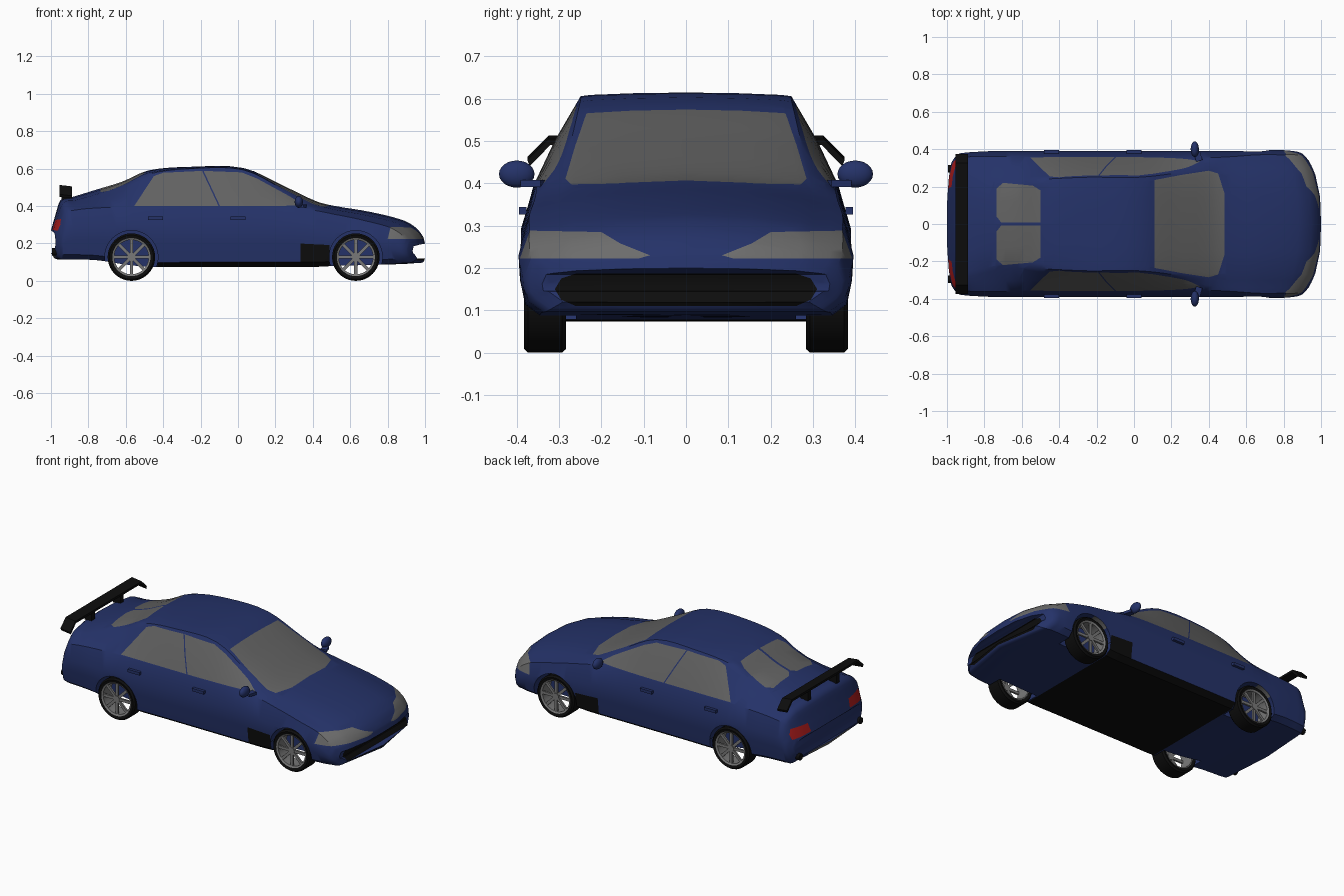
import bpy, bmesh, math
from mathutils import Matrix, Vector

if "Cube" in bpy.data.objects:
    bpy.data.objects.remove(bpy.data.objects["Cube"])


def material(name, r, g, b):
    m = bpy.data.materials.new(name)
    m.use_nodes = True
    m.diffuse_color = (r, g, b, 1)
    m.node_tree.nodes["Principled BSDF"].inputs["Base Color"].default_value = (r, g, b, 1)
    return m


BLUE = material("blue paint", .018, .032, .14)
GLASS = material("grey glass", .12, .12, .12)
LAMP = material("headlight grey", .15, .15, .15)
RED = material("tail light red", .42, .012, .012)
BLACK = material("black trim", .004, .004, .004)
ALLOY = material("wheel alloy", .19, .19, .19)
BODY_MATS = [BLUE, GLASS, LAMP, RED, BLACK]


def finish(bm, name, mats, angle=35):
    bmesh.ops.recalc_face_normals(bm, faces=bm.faces[:])
    me = bpy.data.meshes.new(name)
    bm.to_mesh(me)
    bm.free()
    for m in mats:
        me.materials.append(m)
    ob = bpy.data.objects.new(name, me)
    bpy.context.collection.objects.link(ob)
    smooth(ob, angle)
    return ob


def smooth(ob, angle=35):
    bpy.ops.object.select_all(action='DESELECT')
    ob.select_set(True)
    bpy.context.view_layer.objects.active = ob
    bpy.ops.object.shade_smooth_by_angle(angle=math.radians(angle))


def box(bm, centre, size, turn=Matrix()):
    m = Matrix.Translation(centre) @ turn @ Matrix.Diagonal((*size, 1))
    bmesh.ops.create_cube(bm, size=1, matrix=m)


def cylinder(bm, centre, r, depth, axis, segs=32):
    turn = Matrix.Rotation(math.pi / 2, 4, axis)
    bmesh.ops.create_cone(bm, cap_ends=True, segments=segs, radius1=r, radius2=r,
                          depth=depth, matrix=Matrix.Translation(centre) @ turn)


# Body stations: x, floor, top, crown drop, roof half width, belt height, belt and waist half width
STATIONS = [
    (-1, .15, .27, .01, .27, .25, .31, .33), (-.98, .12, .34, .02, .28, .3, .34, .37),
    (-.95, .115, .43, .025, .29, .36, .355, .38), (-.88, .115, .45, .03, .28, .38, .36, .385),
    (-.75, .11, .49, .04, .25, .39, .36, .39), (-.62, .09, .53, .03, .235, .395, .36, .39),
    (-.48, .075, .59, .02, .24, .395, .36, .39), (-.25, .075, .61, .01, .25, .395, .36, .39),
    (.03, .075, .603, .01, .25, .395, .36, .39), (.25, .075, .505, .02, .275, .395, .355, .39),
    (.42, .075, .425, .025, .295, .375, .355, .39), (.52, .08, .4, .03, .3, .355, .36, .39),
    (.7, .085, .37, .03, .3, .325, .37, .395), (.88, .09, .325, .025, .3, .29, .37, .395),
    (.95, .095, .285, .02, .3, .255, .37, .39), (.99, .1, .235, .015, .3, .21, .36, .375),
    (1, .12, .2, .01, .29, .185, .33, .34)]


def station_rows(steps=4):
    s = STATIONS
    slope = [[(b - a) / (s[min(i + 1, len(s) - 1)][0] - s[max(i - 1, 0)][0])
              for a, b in zip(s[max(i - 1, 0)], s[min(i + 1, len(s) - 1)])] for i in range(len(s))]
    for i in range(len(s) - 1):
        h = s[i + 1][0] - s[i][0]
        for k in range(steps):
            t = k / steps
            e = t * t * (3 - 2 * t)
            yield [a + (b - a) * e + h * (t * (1 - t) ** 2 * p - t * t * (1 - t) * q)
                   for a, b, p, q in zip(s[i], s[i + 1], slope[i], slope[i + 1])]
    yield s[-1]


def bend(x, y):
    # Round the nose and tail in plan
    nose = min(max((x - .5) / .45, 0), 1)
    tail = min(max((-x - .75) / .2, 0), 1)
    curve = (abs(y) / .39) ** 3
    return x - .1 * nose * nose * (3 - 2 * nose) * curve + .04 * tail * curve


def section(row):
    x, zb, zt, drop, wr, zbelt, wbelt, wmax = row
    zr = zt - drop
    half = [(0, zb), (wmax - .05, zb), (wmax - .015, zb + .025),
            (wmax - .003, zb + .4 * (zbelt - zb)), (wmax, zb + .65 * (zbelt - zb)),
            (wbelt, zbelt), ((wbelt + wr) / 2 + .006, (zbelt + zr) / 2),
            (wr, zr), (wr * .9, zr + drop * .35), (wr * .5, zt - drop * .2), (0, zt)]
    ring = half + [(-y, z) for y, z in half[-2:0:-1]]
    return [(bend(x, y), y, z) for y, z in ring]


bm = bmesh.new()
rings = [[bm.verts.new(p) for p in section(r)] for r in station_rows()]
n = len(rings[0])
for a, b in zip(rings, rings[1:]):
    for i in range(n):
        bm.faces.new((a[i], a[(i + 1) % n], b[(i + 1) % n], b[i]))
for ring in (rings[0], rings[-1]):
    for i in range(1, n // 2):
        quad = [ring[i], ring[i + 1], ring[(n - i - 1) % n], ring[n - i]]
        bm.faces.new(list(dict.fromkeys(quad)))
    bm.faces.new((ring[0], ring[1], ring[n - 1]))
body = finish(bm, "car_body", BODY_MATS)

# Wheel arches
AXLES = (-.57, .63)
for x in AXLES:
    for side in (-1, 1):
        bm = bmesh.new()
        cylinder(bm, (x, side * .37, .127), .142, .22, 'X', 48)
        cutter = finish(bm, "arch_cutter", [BLUE])
        cutter.hide_render = True
        mod = body.modifiers.new("arch", 'BOOLEAN')
        mod.object, mod.operation, mod.solver = cutter, 'DIFFERENCE', 'EXACT'
        bpy.context.view_layer.objects.active = body
        bpy.ops.object.modifier_apply(modifier=mod.name)
        bpy.data.objects.remove(cutter)


def inside(p, poly):
    hit = False
    for (ax, ay), (bx, by) in zip(poly, poly[1:] + poly[:1]):
        if (ay > p[1]) != (by > p[1]) and p[0] < ax + (p[1] - ay) * (bx - ax) / (by - ay):
            hit = not hit
    return hit


def paint(bm, poly, axes, facing, mat):
    # Cut an outline into the surface and colour the faces within it
    u, v = axes
    facing = Vector(facing)
    lo = [min(p[k] for p in poly) for k in (0, 1)]
    hi = [max(p[k] for p in poly) for k in (0, 1)]

    def near(f):
        if f.normal.dot(facing) < .12:
            return False
        return all(min(w.co[c] for w in f.verts) <= hi[k] and max(w.co[c] for w in f.verts) >= lo[k]
                   for k, c in enumerate(axes))

    for a, b in zip(poly, poly[1:] + poly[:1]):
        faces = [f for f in bm.faces if near(f)]
        geom = set(faces)
        for f in faces:
            geom.update(f.edges, f.verts)
        co, no = Vector(), Vector()
        co[u], co[v] = a
        no[u], no[v] = b[1] - a[1], a[0] - b[0]
        bmesh.ops.bisect_plane(bm, geom=list(geom), dist=1e-5, plane_co=co, plane_no=no.normalized())
        bm.normal_update()
    for f in bm.faces:
        c = f.calc_center_median()
        if near(f) and inside((c[u], c[v]), poly):
            f.material_index = BODY_MATS.index(mat)


def mirrored(half):
    return half + [(a, -b) for a, b in reversed(half)]


bm = bmesh.new()
bm.from_mesh(body.data)
for f in bm.faces:
    f.material_index = 0
XY, XZ, YZ = (0, 1), (0, 2), (1, 2)
UP, DOWN, FORE, AFT = (0, 0, 1), (0, 0, -1), (1, 0, 0), (-1, 0, 0)
# Windscreen
paint(bm, mirrored([(.11, .235), (.25, .262), (.4, .285), (.45, .27), (.485, .16)]), XY, UP, GLASS)
for s in (-1, 1):
    # Rear window halves
    pane = [(-.5, .008), (-.5, .18), (-.54, .205), (-.7, .22), (-.735, .19), (-.735, .04), (-.71, .008)]
    paint(bm, [(x, s * y) for x, y in pane], XY, UP, GLASS)
    # Side windows
    paint(bm, [(-.555, .4), (-.45, .56), (-.4, .578), (-.192, .588), (-.104, .4)], XZ, (0, s, 0), GLASS)
    paint(bm, [(-.184, .588), (.02, .58), (.1, .548), (.28, .45), (.355, .402), (-.096, .4)],
          XZ, (0, s, 0), GLASS)
    # Headlights and tail lights
    lamp = [(.45, .29), (.2, .285), (.155, .258), (.085, .23), (.11, .223), (.45, .223)]
    paint(bm, [(s * y, z) for y, z in lamp], YZ, FORE, LAMP)
    tail = [(.19, .275), (.2, .325), (.33, .33), (.345, .3), (.335, .268)]
    paint(bm, [(s * y, z) for y, z in tail], YZ, AFT, RED)
# Grille, rear strip and floor
paint(bm, [(y, z) for z, y in mirrored([(.11, .26), (.125, .295), (.15, .31), (.175, .295), (.187, .26)])],
      YZ, FORE, BLACK)
paint(bm, [(-.2, .125), (.2, .125), (.2, .15), (-.2, .15)], YZ, AFT, LAMP)
paint(bm, mirrored([(-.43, .4), (.49, .4)]), XY, DOWN, BLACK)
bm.to_mesh(body.data)
bm.free()
smooth(body)


def revolve(bm, profile, segs=40):
    # Closed (radius, y) profile turned round the y axis
    loops = []
    for k in range(segs):
        a = math.tau * k / segs
        loops.append([bm.verts.new((r * math.cos(a), y, r * math.sin(a))) for r, y in profile])
    m = len(profile)
    for k in range(segs):
        a, b = loops[k], loops[(k + 1) % segs]
        for i in range(m):
            bm.faces.new((a[i], a[(i + 1) % m], b[(i + 1) % m], b[i]))


# Wheels
bm = bmesh.new()
revolve(bm, [(.101, -.045), (.118, -.05), (.127, -.04), (.127, .04), (.118, .05), (.101, .045)])
tyre = finish(bm, "tyre", [BLACK])
bm = bmesh.new()
revolve(bm, [(.092, -.042), (.102, -.047), (.102, .045), (.096, .045)])
cylinder(bm, (0, -.034, 0), .02, .02, 'X', 20)
for k in range(8):
    turn = Matrix.Rotation(math.tau * k / 8, 4, 'Y')
    box(bm, turn @ Vector((.055, -.035, 0)), (.085, .012, .017), turn)
rim = finish(bm, "rim", [ALLOY])
for place, x in zip(("rear", "front"), AXLES):
    for side, s in (("right", -1), ("left", 1)):
        for part in (tyre, rim):
            ob = part.copy()
            ob.name = f"{place}_{side}_{part.name}"
            ob.location = (x, s * .333, .127)
            ob.rotation_euler.z = math.pi if s > 0 else 0
            bpy.context.collection.objects.link(ob)
for part in (tyre, rim):
    bpy.data.objects.remove(part)

# Rear wing with drooped ends, on two posts
bm = bmesh.new()
wing = [(-.375, .455), (-.325, .505), (.325, .505), (.375, .455)]
outline = wing + [(y * .985, z - .014) for y, z in reversed(wing)]
caps = [[bm.verts.new((x, y, z + lift)) for y, z in outline] for x, lift in ((-.955, .008), (-.888, 0))]
for i in range(4):
    j, m = (i + 1) % 4, 7
    if i < 3:
        for cap in caps:
            bm.faces.new((cap[i], cap[j], cap[m - j], cap[m - i]))
for i in range(8):
    j = (i + 1) % 8
    bm.faces.new((caps[0][i], caps[0][j], caps[1][j], caps[1][i]))
for s in (-1, 1):
    box(bm, (-.92, s * .14, .466), (.05, .03, .06))
finish(bm, "rear_wing", [BLACK], 20)

# Mirrors, door handles and exhaust tips
for side, s in (("right", -1), ("left", 1)):
    bm = bmesh.new()
    shape = Matrix.Translation((.325, s * .4, .422)) @ Matrix.Diagonal((.022, .042, .032, 1))
    bmesh.ops.create_uvsphere(bm, u_segments=20, v_segments=12, radius=1, matrix=shape)
    box(bm, (.342, s * .362, .4), (.035, .05, .016), Matrix.Rotation(s * .3, 4, 'Z'))
    finish(bm, f"{side}_mirror", [BLUE])
    bm = bmesh.new()
    for x in (-.44, 0):
        box(bm, (x, s * .386, .335), (.08, .018, .018))
    finish(bm, f"{side}_door_handles", [BLUE])
    bm = bmesh.new()
    cylinder(bm, (-.965, s * .295, .155), .02, .06, 'Y', 16)
    finish(bm, f"{side}_exhaust_tip", [BLACK])
